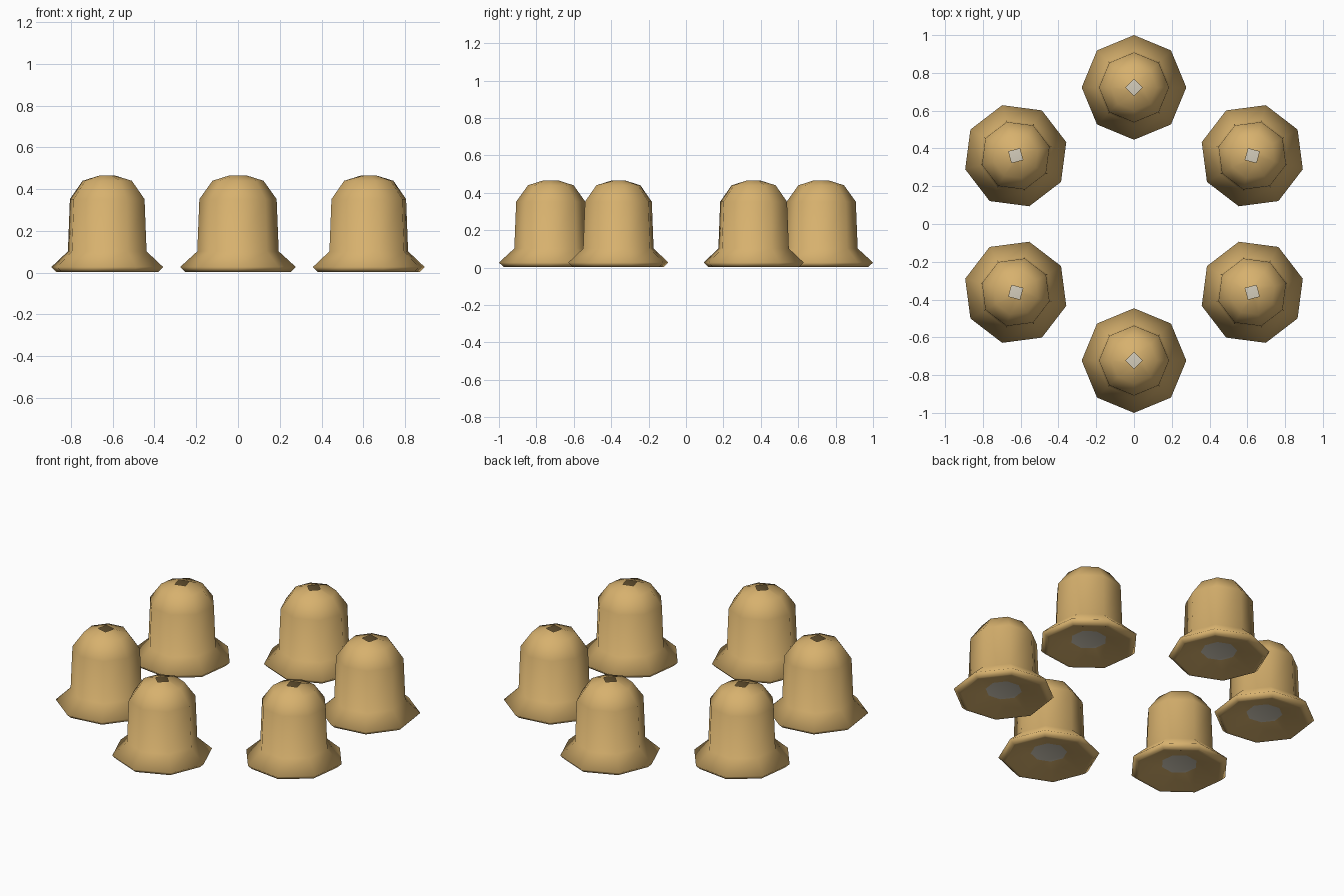
import bpy, bmesh, math

if "Cube" in bpy.data.objects:
    bpy.data.objects.remove(bpy.data.objects["Cube"])

def material(name, rgb):
    m = bpy.data.materials.new(name)
    m.diffuse_color = (*rgb, 1)
    m.use_nodes = True
    m.node_tree.nodes["Principled BSDF"].inputs["Base Color"].default_value = m.diffuse_color
    return m

amber = material("amber glass", (0.68, 0.44, 0.155))
cream = material("pale bulb", (0.66, 0.61, 0.50))

# Half profile of a bell shade, from the centre of its recessed base
# up over the rim to the top hole: radius, height
PROFILE = [(0.10, 0.045), (0.235, 0.003), (0.252, 0.003), (0.277, 0.027), (0.195, 0.102),
           (0.185, 0.352), (0.122, 0.44), (0.043, 0.465)]
SIDES, RING = 8, 0.723

# Eight-sided shade with a pale base disc; the top hole narrows to a square
def shade(name, loc, turn):
    bm = bmesh.new()
    rings = []
    for k, (r, z) in enumerate(PROFILE):
        ring = []
        for i in range(SIDES):
            a = math.tau * i / SIDES
            rr = r * math.cos(math.pi / 4) if k == len(PROFILE) - 1 and i % 2 else r
            ring.append(bm.verts.new((rr * math.cos(a), rr * math.sin(a), z)))
        rings.append(ring)
    for lo, hi in zip(rings, rings[1:]):
        for i in range(SIDES):
            j = (i + 1) % SIDES
            bm.faces.new((lo[i], lo[j], hi[j], hi[i]))
    disc = bm.faces.new(list(reversed(rings[0])))
    disc.material_index = 1
    for f in bm.faces:
        f.smooth = True
    me = bpy.data.meshes.new(name)
    bm.to_mesh(me)
    bm.free()
    me.materials.append(amber)
    me.materials.append(cream)
    ob = bpy.data.objects.new(name, me)
    ob.location = loc
    ob.rotation_euler.z = turn
    bpy.context.collection.objects.link(ob)

# Six shades evenly around a ring
for n in range(6):
    a = math.radians(30 + 60 * n)
    shade(f"lamp_shade_{n + 1}", (RING * math.cos(a), RING * math.sin(a), 0), a)
